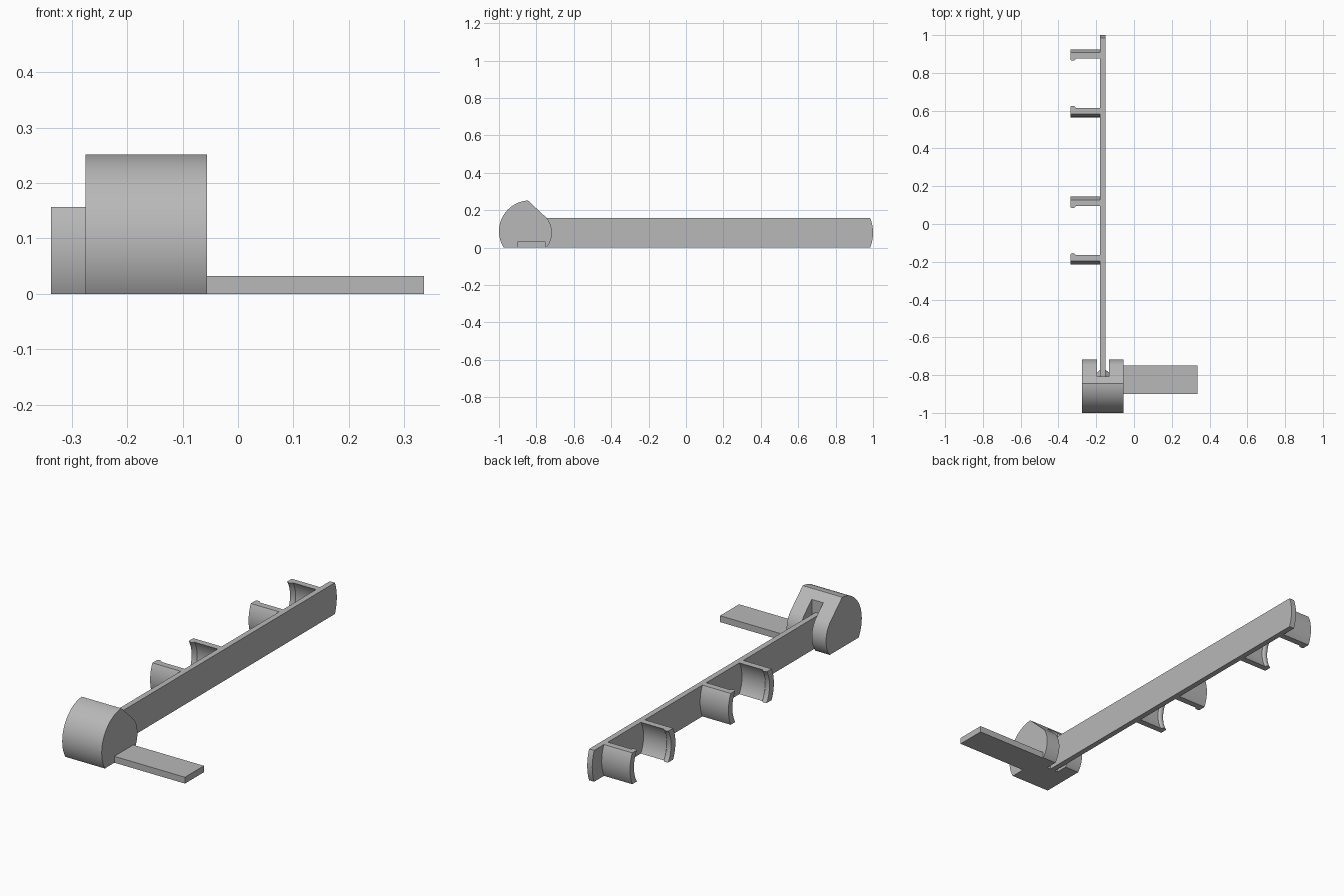
import bpy, bmesh, math

cube = bpy.data.objects.get("Cube")
if cube:
    bpy.data.objects.remove(cube, do_unlink=True)

grey = bpy.data.materials.new("plain grey")
grey.use_nodes = True
colour = (0.48, 0.48, 0.48, 1)
grey.diffuse_color = colour
grey.node_tree.nodes["Principled BSDF"].inputs["Base Color"].default_value = colour

H = 0.157       # lever height
MID = H / 2


def finish(name, bm):
    bmesh.ops.recalc_face_normals(bm, faces=bm.faces)
    mesh = bpy.data.meshes.new(name)
    bm.to_mesh(mesh)
    bm.free()
    mesh.materials.append(grey)
    obj = bpy.data.objects.new(name, mesh)
    bpy.context.collection.objects.link(obj)
    return obj


def smooth(obj):
    bpy.ops.object.select_all(action='DESELECT')
    obj.select_set(True)
    bpy.context.view_layer.objects.active = obj
    bpy.ops.object.shade_smooth_by_angle(angle=math.radians(30))


def extrude_x(name, profile, x0, x1):
    """Solid from a (y, z) outline pushed along x."""
    bm = bmesh.new()
    face = bm.faces.new([bm.verts.new((x0, y, z)) for y, z in profile])
    new = bmesh.ops.extrude_face_region(bm, geom=[face])["geom"]
    verts = [v for v in new if isinstance(v, bmesh.types.BMVert)]
    bmesh.ops.translate(bm, verts=verts, vec=(x1 - x0, 0, 0))
    return finish(name, bm)


def box(name, x0, x1, y0, y1, z0, z1):
    return extrude_x(name, [(y0, z0), (y1, z0), (y1, z1), (y0, z1)], x0, x1)


def arc(cy, cz, r, start, end, n):
    """Points on a circle through the given angles in degrees."""
    angles = [math.radians(start + (end - start) * i / n) for i in range(n + 1)]
    return [(cy + r * math.cos(a), cz + r * math.sin(a)) for a in angles]


def clip(name, cy, side, steps=20):
    """Curved clip with a rounded inner lip at its free end."""
    section = [(-0.172, 0.18), (-0.337, 0.18), (-0.337, 0.15)]
    section += [(-0.324 - 0.013 * math.cos(a), 0.15 - 0.007 * math.sin(a))
                for a in (math.pi * i / 8 for i in range(1, 8))]
    section += [(-0.308, 0.152), (-0.172, 0.152)]
    bm = bmesh.new()
    rings = []
    for i in range(steps + 1):
        dz = MID * (2 * i / steps - 1)
        rings.append([bm.verts.new((x, cy + side * math.sqrt(r * r - dz * dz), MID + dz))
                      for x, r in section])
    n = len(section)
    for a, b in zip(rings, rings[1:]):
        for j in range(n):
            k = (j + 1) % n
            bm.faces.new((a[j], a[k], b[k], b[j]))
    bm.faces.new(rings[0])
    bm.faces.new(rings[-1])
    smooth(finish(name, bm))


# Long lever with a slightly bowed far end
bow = math.degrees(math.asin(MID / 0.21))
smooth(extrude_x("lever", [(-0.82, H), (-0.82, 0)] + arc(0.79, MID, 0.21, -bow, bow, 16),
                 -0.18, -0.152))

# Two pairs of facing clips along the lever
for pair, centre in (("front", -0.035), ("back", 0.745)):
    for place, side in (("near", -1), ("far", 1)):
        clip(f"{pair}_{place}_clip", centre, side)

# Pivot housing: round front, sloping back and rounded heel
front = arc(-0.835, 0.087, 0.165, 212, 93.5, 36)
heel = arc(-0.84, 0.08, 0.123, 40, -40.5, 20)
housing = extrude_x("pivot_housing", front + heel, -0.275, -0.056)

# Slot the lever swings in
cutter = box("slot_cutter", -0.196, -0.132, -0.808, -0.6, -0.1, 0.4)
cutter.hide_render = True
mod = housing.modifiers.new("slot", 'BOOLEAN')
mod.object = cutter
mod.operation = 'DIFFERENCE'
mod.solver = 'EXACT'
bpy.context.view_layer.objects.active = housing
bpy.ops.object.modifier_apply(modifier="slot")
bpy.data.objects.remove(cutter, do_unlink=True)
smooth(housing)

# Conical pivot bumps on both sides of the lever
for name, x0, x1 in (("right_pivot", -0.178, -0.2), ("left_pivot", -0.154, -0.128)):
    bm = bmesh.new()
    rings = [[bm.verts.new((x, y, z)) for y, z in arc(-0.815, MID, r, 0, 345, 23)]
             for x, r in ((x0, 0.045), (x1, 0.025))]
    for j in range(24):
        k = (j + 1) % 24
        bm.faces.new((rings[0][j], rings[0][k], rings[1][k], rings[1][j]))
    for ring in rings:
        bm.faces.new(ring)
    smooth(finish(name, bm))

# Flat side plate at the foot of the housing
box("side_plate", -0.06, 0.336, -0.9, -0.75, 0, 0.032)
